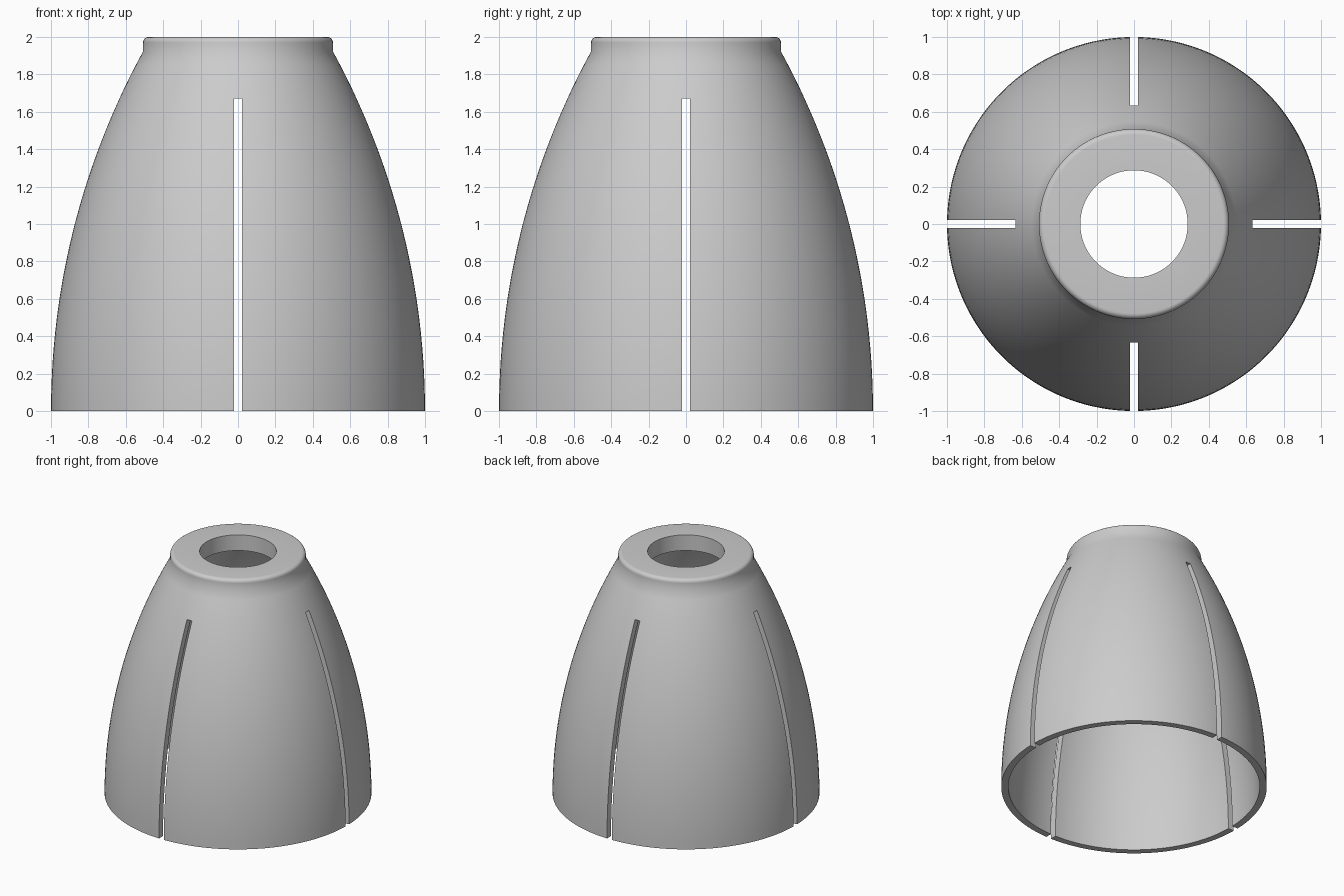
import bpy
import bmesh
from math import sin, cos, pi, sqrt, radians
from mathutils import Matrix

if "Cube" in bpy.data.objects:
    bpy.data.objects.remove(bpy.data.objects["Cube"], do_unlink=True)

SEGMENTS = 128
ARC_CENTRE = -3.0      # the wall is a large arc swept round the z axis
OUTER_ARC, INNER_ARC = 4.0, 3.947
COLLAR_R, COLLAR_Z, ROUND = 0.508, 1.92, 0.03
HOLE_R, PLATE_Z, TOP = 0.287, 1.87, 2.0
SLOT_W, SLOT_TOP = 0.045, 1.67


def material(name, value):
    mat = bpy.data.materials.new(name)
    mat.use_nodes = True
    colour = (value, value, value, 1)
    mat.diffuse_color = colour
    mat.node_tree.nodes["Principled BSDF"].inputs["Base Color"].default_value = colour
    return mat


def make_object(name, bm):
    mesh = bpy.data.meshes.new(name)
    bm.to_mesh(mesh)
    bm.free()
    obj = bpy.data.objects.new(name, mesh)
    bpy.context.collection.objects.link(obj)
    return obj


def wall_arc(radius, top, steps=28):
    heights = [top * i / steps for i in range(steps + 1)]
    return [(ARC_CENTRE + sqrt(radius ** 2 - z ** 2), z) for z in heights]


def revolve(name, profile):
    bm = bmesh.new()
    rings = []
    for i in range(SEGMENTS):
        a = 2 * pi * (i + 0.5) / SEGMENTS
        rings.append([bm.verts.new((r * cos(a), r * sin(a), z)) for r, z in profile])
    count = len(profile)
    for i, ring in enumerate(rings):
        after = rings[(i + 1) % SEGMENTS]
        for j in range(count):
            k = (j + 1) % count
            bm.faces.new((ring[j], after[j], after[k], ring[k]))
    bmesh.ops.recalc_face_normals(bm, faces=bm.faces)
    return make_object(name, bm)


# Closed wall section: outer curve, rounded collar, bore, inner curve
collar = [(COLLAR_R - ROUND + ROUND * cos(t), TOP - ROUND + ROUND * sin(t))
          for t in (pi / 2 * i / 6 for i in range(7))]
bore = [(HOLE_R, TOP), (HOLE_R, PLATE_Z)]
profile = (wall_arc(OUTER_ARC, COLLAR_Z) + collar + bore
           + wall_arc(INNER_ARC, PLATE_Z)[::-1])
shade = revolve("slotted_shade", profile)
shade.data.materials.append(material("plain grey", 0.6))

# Four slots, cut by two thin slabs that cross on the axis
for name, size in (("slot_cutter_x", (3, SLOT_W)), ("slot_cutter_y", (SLOT_W, 3))):
    bm = bmesh.new()
    height = SLOT_TOP + 1
    bmesh.ops.create_cube(bm, size=1, matrix=Matrix.Translation((0, 0, SLOT_TOP - height / 2))
                          @ Matrix.Diagonal((*size, height, 1)))
    cutter = make_object(name, bm)
    cutter.hide_render = True
    mod = shade.modifiers.new(name, "BOOLEAN")
    mod.operation = "DIFFERENCE"
    mod.solver = "EXACT"
    mod.object = cutter
    bpy.context.view_layer.objects.active = shade
    bpy.ops.object.modifier_apply(modifier=name)
    bpy.data.objects.remove(cutter, do_unlink=True)

# Smooth curves with crisp rims and slot edges
bpy.ops.object.select_all(action="DESELECT")
shade.select_set(True)
bpy.context.view_layer.objects.active = shade
bpy.ops.object.shade_smooth_by_angle(angle=radians(30))
